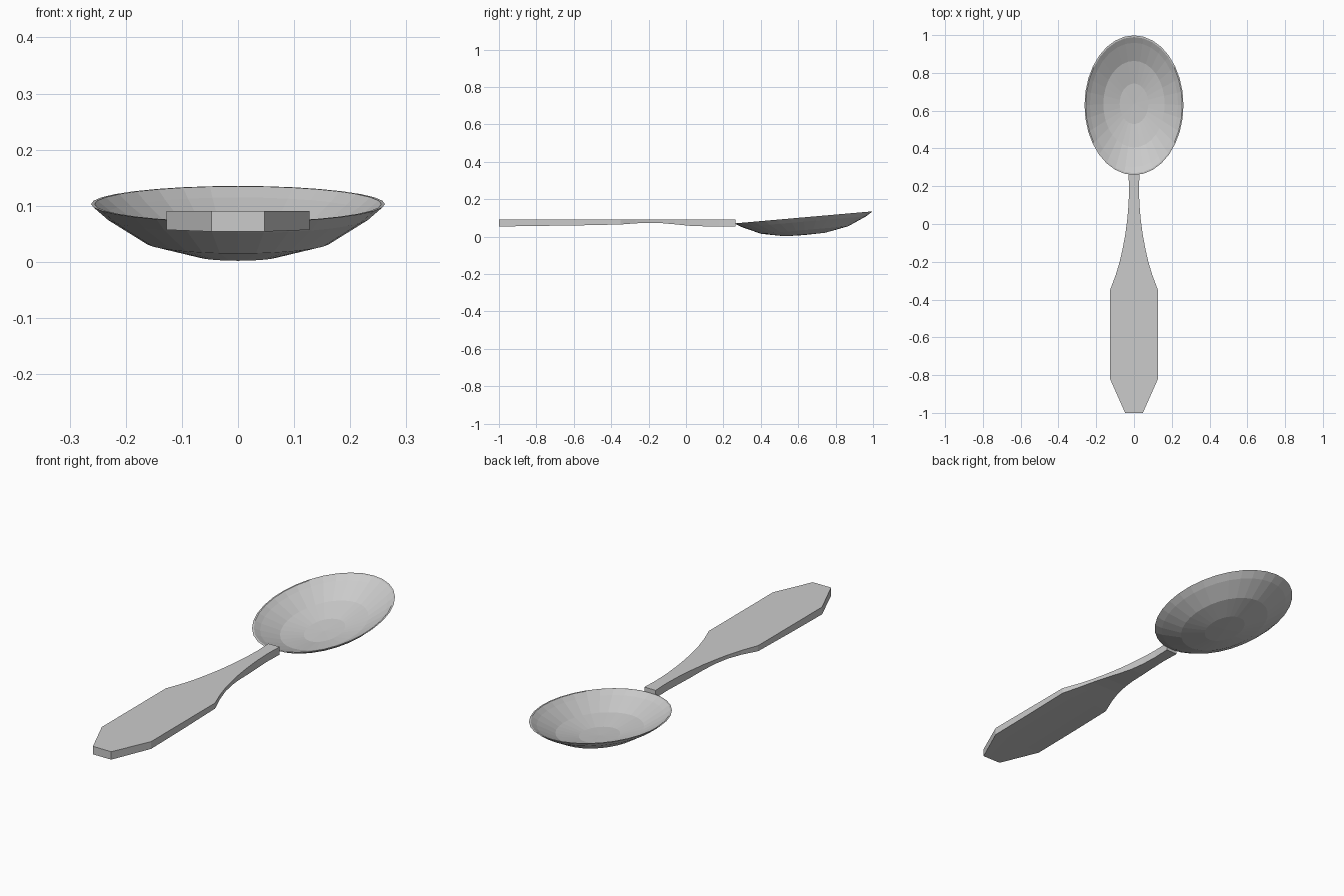
import bpy, bmesh, math
from mathutils import Matrix

if "Cube" in bpy.data.objects:
    bpy.data.objects.remove(bpy.data.objects["Cube"])


def make_object(name, bm):
    bmesh.ops.recalc_face_normals(bm, faces=bm.faces[:])
    mesh = bpy.data.meshes.new(name)
    bm.to_mesh(mesh)
    bm.free()
    obj = bpy.data.objects.new(name, mesh)
    bpy.context.collection.objects.link(obj)
    return obj


# Bowl: oval rings swept from the outer bottom over the rim to the inner bottom
SEG = 32
HALF_X, HALF_Y = 0.262, 0.371
outer = [(0.29, -0.092), (0.63, -0.068), (0.90, -0.023), (1.0, 0.0)]
inner = [(0.975, 0.0), (0.89, -0.017), (0.62, -0.061), (0.29, -0.085)]

bm = bmesh.new()
rings = []
for f, z in outer + inner:
    rings.append([bm.verts.new((HALF_X * f * math.cos(2 * math.pi * i / SEG),
                                HALF_Y * f * math.sin(2 * math.pi * i / SEG), z))
                  for i in range(SEG)])
for a, b in zip(rings, rings[1:]):
    for i in range(SEG):
        j = (i + 1) % SEG
        bm.faces.new((a[i], a[j], b[j], b[i]))
for ring, z in ((rings[0], -0.0945), (rings[-1], -0.0875)):
    centre = bm.verts.new((0, 0, z))
    for i in range(SEG):
        bm.faces.new((ring[i], ring[(i + 1) % SEG], centre))
# Tip the bowl upwards towards its far end
tilt = Matrix.Translation((0, 0.629, 0.103)) @ Matrix.Rotation(math.radians(5), 4, 'X')
bmesh.ops.transform(bm, matrix=tilt, verts=bm.verts[:])
make_object("bowl", bm)

# Handle: (y, half width, underside edge z, underside centre z)
TOP = 0.091
stations = [
    (-1.00, 0.047, 0.054, 0.054),
    (-0.82, 0.127, 0.057, 0.061),
    (-0.58, 0.127, 0.060, 0.066),
    (-0.35, 0.127, 0.065, 0.070),
    (-0.27, 0.097, 0.071, 0.073),
    (-0.20, 0.076, 0.074, 0.074),
    (-0.13, 0.060, 0.072, 0.072),
    (-0.06, 0.047, 0.066, 0.066),
    (0.02, 0.036, 0.058, 0.058),
    (0.10, 0.029, 0.055, 0.055),
    (0.18, 0.026, 0.055, 0.055),
    (0.265, 0.029, 0.055, 0.055),
]
bm = bmesh.new()
loops = []
for y, w, edge, mid in stations:
    section = [(-w, TOP), (w, TOP), (w, edge), (0.5 * w, mid), (-0.5 * w, mid), (-w, edge)]
    loops.append([bm.verts.new((x, y, z)) for x, z in section])
for a, b in zip(loops, loops[1:]):
    for i in range(6):
        j = (i + 1) % 6
        bm.faces.new((a[i], a[j], b[j], b[i]))
bm.faces.new(loops[0])
bm.faces.new(loops[-1])
make_object("handle", bm)
